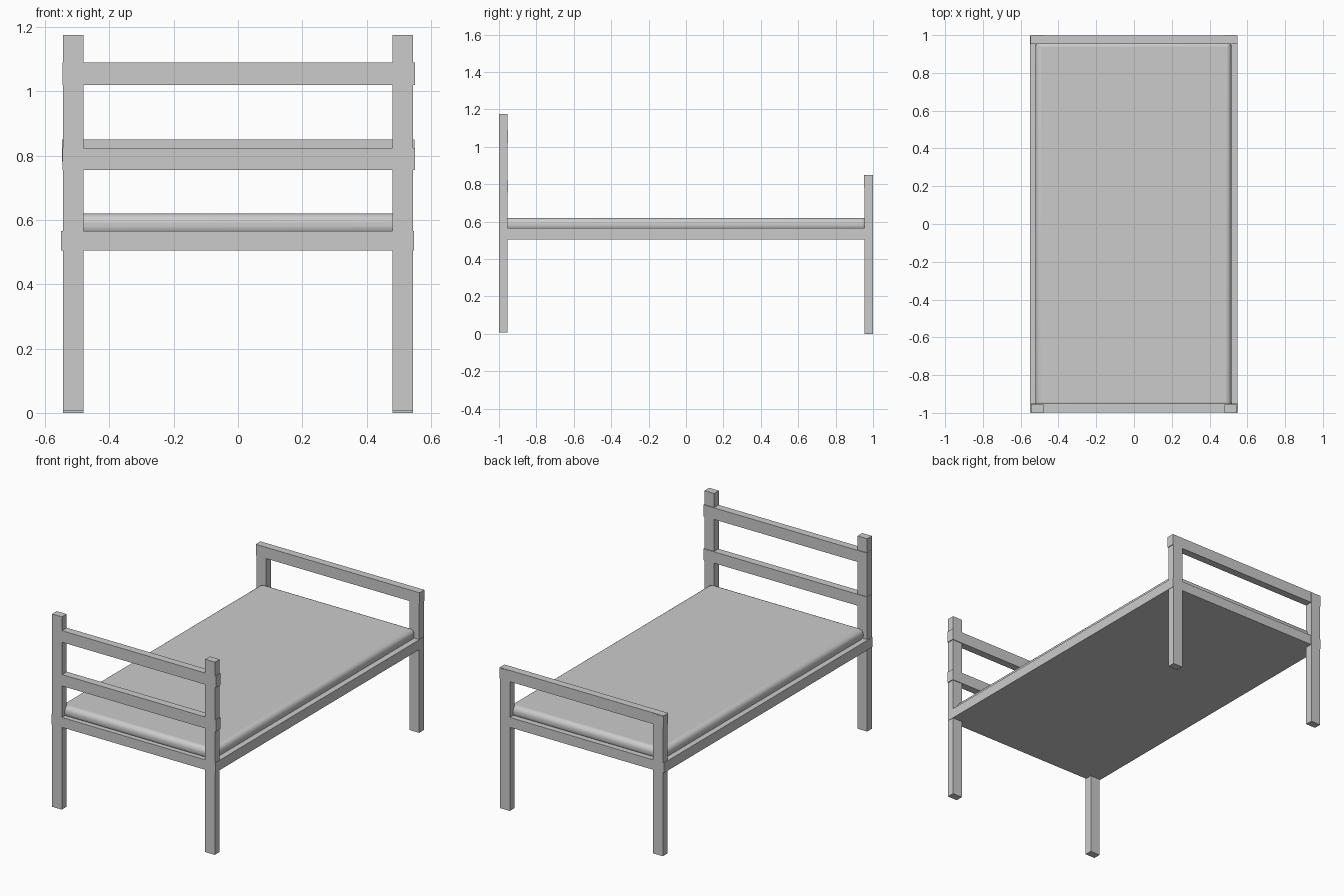
import bpy

if "Cube" in bpy.data.objects:
    bpy.data.objects.remove(bpy.data.objects["Cube"])


def box(name, x, y, z):
    """Axis-aligned box from (min, max) ranges."""
    bpy.ops.mesh.primitive_cube_add(
        size=1, location=[(a + b) / 2 for a, b in (x, y, z)])
    ob = bpy.context.object
    ob.name = name
    ob.scale = [b - a for a, b in (x, y, z)]
    bpy.ops.object.transform_apply(location=False, rotation=False, scale=True)
    return ob


# Four posts: tall at the head (front), short at the foot (back)
for side, s in (("left", -1), ("right", 1)):
    x = sorted((s * 0.48, s * 0.545))
    box(f"head_post_{side}", x, (-1.0, -0.955), (0.008, 1.175))
    box(f"foot_post_{side}", x, (0.955, 1.0), (0.0, 0.846))

# Cross rails, standing slightly proud of the posts
box("head_rail_upper", (-0.546, 0.55), (-0.997, -0.951), (1.02, 1.09))
box("head_rail_lower", (-0.546, 0.55), (-0.997, -0.951), (0.755, 0.824))
box("foot_rail", (-0.548, 0.549), (0.953, 0.999), (0.782, 0.85))

# Solid bed base
box("bed_base", (-0.551, 0.547), (-0.998, 0.998), (0.505, 0.565))

# Mattress with rounded edges
mattress = box("mattress", (-0.522, 0.516), (-0.972, 0.968), (0.55, 0.62))
bevel = mattress.modifiers.new("rounding", 'BEVEL')
bevel.width = 0.03
bevel.segments = 5
bpy.ops.object.shade_smooth_by_angle()
